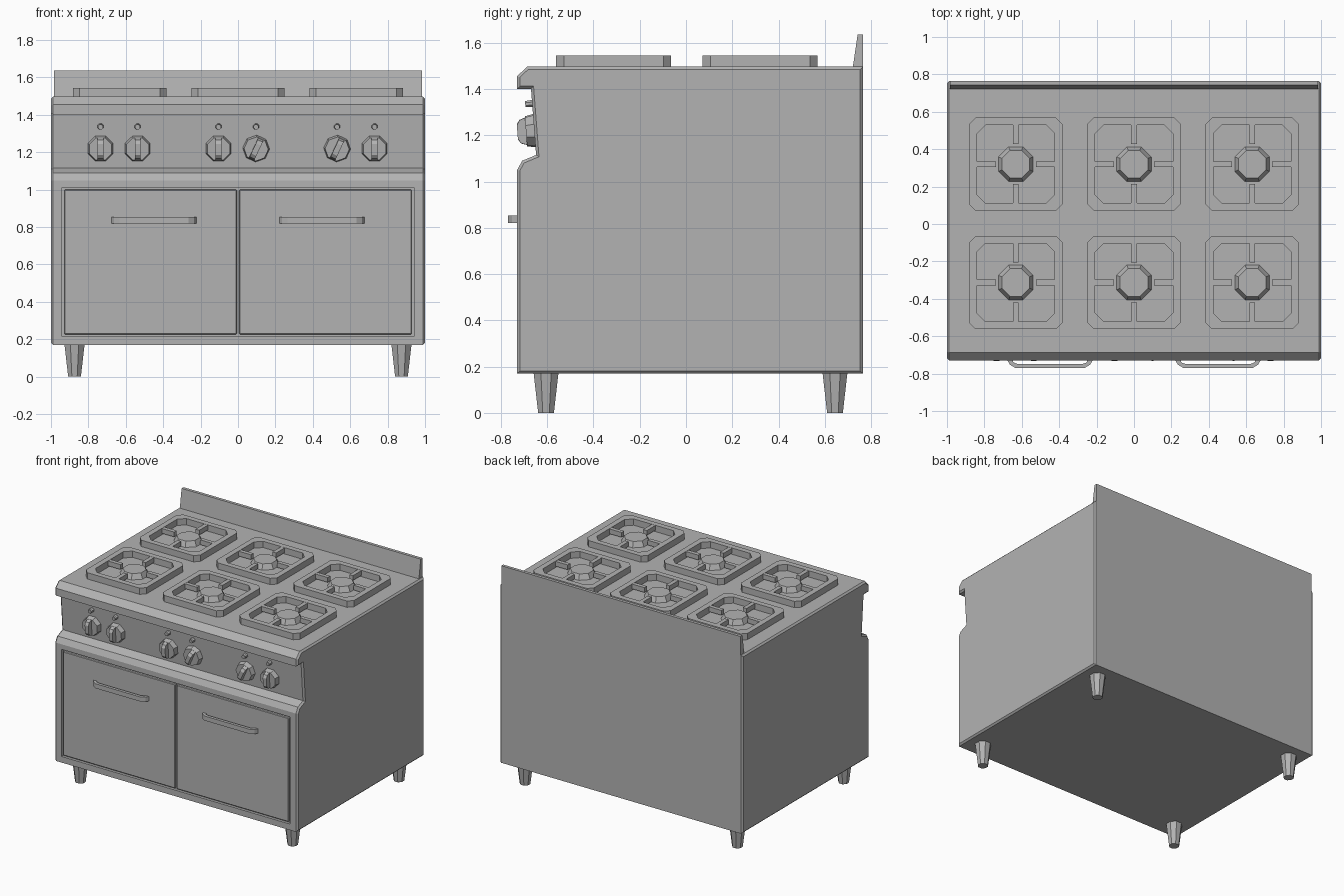
import bpy, bmesh, math
from mathutils import Matrix, Vector

cube = bpy.data.objects.get("Cube")
if cube:
    bpy.data.objects.remove(cube)

steel = bpy.data.materials.new("grey steel")
steel.use_nodes = True
GREY = (0.45, 0.45, 0.45, 1)
steel.diffuse_color = GREY
steel.node_tree.nodes["Principled BSDF"].inputs["Base Color"].default_value = GREY


def finish(name, bm, matrix=None):
    bmesh.ops.recalc_face_normals(bm, faces=bm.faces)
    me = bpy.data.meshes.new(name)
    bm.to_mesh(me)
    bm.free()
    me.materials.append(steel)
    ob = bpy.data.objects.new(name, me)
    if matrix:
        ob.matrix_world = matrix
    bpy.context.collection.objects.link(ob)
    return ob


def bevel(ob, width):
    mod = ob.modifiers.new("edge_chamfer", 'BEVEL')
    mod.width, mod.segments = width, 1
    return ob


def add_prism(bm, points, direction):
    """Extrude a closed loop of 3D points along a direction."""
    face = bm.faces.new([bm.verts.new(p) for p in points])
    ext = bmesh.ops.extrude_face_region(bm, geom=[face])
    verts = [v for v in ext["geom"] if isinstance(v, bmesh.types.BMVert)]
    bmesh.ops.translate(bm, verts=verts, vec=direction)
    return face


def add_box(bm, lo, hi):
    lo, hi = Vector(lo), Vector(hi)
    size = Matrix.Diagonal((*(hi - lo), 1))
    bmesh.ops.create_cube(bm, size=1, matrix=Matrix.Translation((lo + hi) / 2) @ size)


def add_octagon(bm, r_bottom, r_top, z0, z1):
    """Tapered octagon with flats facing the axes; radii are across flats."""
    k = 1 / math.cos(math.pi / 8)
    m = Matrix.Translation((0, 0, (z0 + z1) / 2)) @ Matrix.Rotation(math.pi / 8, 4, 'Z')
    bmesh.ops.create_cone(bm, cap_ends=True, segments=8, radius1=r_bottom * k,
                          radius2=r_top * k, depth=z1 - z0, matrix=m)


def cut_square(half, cut):
    """Square outline with its corners cut off."""
    a, b = half, half - cut
    return [(a, -b), (a, b), (b, a), (-b, a), (-a, b), (-a, -b), (-b, -a), (b, -a)]


# Cabinet: side profile extruded across the width, outline edges chamfered
DECK, BACK, FRONT = 1.497, 0.765, -0.73
profile = [(FRONT, 0.17), (FRONT, 1.05), (-0.708, 1.09), (-0.648, 1.115), (-0.67, 1.4),
           (FRONT, 1.4), (FRONT, 1.455), (-0.687, DECK), (BACK, DECK), (BACK, 0.17)]
bm = bmesh.new()
add_prism(bm, [(-1, y, z) for y, z in profile], (2, 0, 0))
rim = [e for e in bm.edges if abs(e.verts[0].co.x - e.verts[1].co.x) < 0.01]
bmesh.ops.bevel(bm, geom=rim, offset=0.012, segments=1, affect='EDGES')
cabinet = finish("cabinet", bm)

# Recess that leaves a shadow gap around the doors
bm = bmesh.new()
add_box(bm, (-0.94, FRONT - 0.1, 0.215), (0.94, FRONT + 0.02, 1.012))
cutter = finish("door_recess_cutter", bm)
cutter.hide_render = True
cutter.hide_set(True)
cutter.display_type = 'WIRE'
cut = cabinet.modifiers.new("door_recess", 'BOOLEAN')
cut.operation, cut.object, cut.solver = 'DIFFERENCE', cutter, 'EXACT'

# Doors and bracket handles, mirrored left and right
for side, s in (("left", 1), ("right", -1)):
    bm = bmesh.new()
    x0, x1 = sorted((s * 0.006, s * 0.928))
    add_box(bm, (x0, FRONT, 0.227), (x1, FRONT + 0.025, 1.0))
    bevel(finish(side + "_door", bm), 0.004)

    bm = bmesh.new()
    half = [(0.23, FRONT + 0.005), (0.215, -0.752), (0.185, -0.77)]
    inner = [(0.175, -0.748), (0.196, -0.74), (0.2, FRONT + 0.005)]
    loop = half + [(-x, y) for x, y in reversed(half)]
    loop += [(-x, y) for x, y in reversed(inner)] + inner
    add_prism(bm, [(x + s * 0.449, y, 0.82) for x, y in loop], (0, 0, 0.034))
    finish(side + "_door_handle", bm)

# Backsplash with a sloping front
bm = bmesh.new()
splash = [(0.72, DECK - 0.01), (0.742, 1.636), (BACK, 1.636), (BACK, DECK - 0.01)]
add_prism(bm, [(-0.984, y, z) for y, z in splash], (1.968, 0, 0))
finish("backsplash", bm)

# Tapered feet
for side, x in (("left", 0.874), ("right", -0.874)):
    for end, y in (("front", -0.605), ("back", 0.644)):
        bm = bmesh.new()
        add_octagon(bm, 0.034, 0.054, 0, 0.175)
        finish(f"{end}_{side}_foot", bm, Matrix.Translation((x, y, 0)))

# Burners: a chamfered square ring with four spokes around an octagonal cap
TOP = 0.047
for row, y in (("front", -0.313), ("back", 0.32)):
    for col, x in (("right", -0.632), ("middle", 0), ("left", 0.632)):
        place = Matrix.Translation((x, y, DECK))
        bm = bmesh.new()
        rings = [[bm.verts.new((px, py, z)) for px, py in cut_square(h, c)]
                 for h, c, z in ((0.249, 0.034, 0), (0.249, 0.034, TOP),
                                 (0.208, 0.045, TOP), (0.208, 0.045, 0))]
        for a, b in zip(rings, rings[1:] + rings[:1]):
            for i in range(8):
                j = (i + 1) % 8
                bm.faces.new((a[i], a[j], b[j], b[i]))
        for turn in range(4):
            start = len(bm.verts)
            add_box(bm, (0.107, -0.015, 0.01), (0.215, 0.015, TOP - 0.001))
            bm.verts.ensure_lookup_table()
            bmesh.ops.rotate(bm, verts=bm.verts[start:],
                             matrix=Matrix.Rotation(turn * math.pi / 2, 3, 'Z'))
        finish(f"{row}_{col}_grate", bm, place)
        bm = bmesh.new()
        add_octagon(bm, 0.093, 0.074, 0, 0.038)
        finish(f"{row}_{col}_burner_cap", bm, place)

# Knobs and indicator lights on the leaning control panel
lean = math.atan2(0.022, 0.285)


def on_panel(x, z, turn=0):
    y = -0.648 - (z - 1.115) * math.tan(lean)
    return (Matrix.Translation((x, y, z)) @ Matrix.Rotation(math.pi / 2 + lean, 4, 'X')
            @ Matrix.Rotation(math.radians(turn), 4, 'Z'))


knobs = [(-0.735, 0), (-0.537, 0), (-0.104, 0), (0.097, -25), (0.53, -25), (0.73, 0)]
for n, (x, turn) in enumerate(knobs, 1):
    bm = bmesh.new()
    add_octagon(bm, 0.067, 0.06, -0.002, 0.036)
    grip = [(-0.061, 0.03), (-0.05, 0.06), (-0.03, 0.073), (0.03, 0.073), (0.05, 0.06), (0.061, 0.03)]
    add_prism(bm, [(-0.015, y, z) for y, z in grip], (0.03, 0, 0))
    finish(f"knob_{n}", bm, on_panel(x, 1.22, turn))
    bm = bmesh.new()
    add_octagon(bm, 0.016, 0.013, -0.002, 0.03)
    finish(f"indicator_light_{n}", bm, on_panel(x, 1.337))
